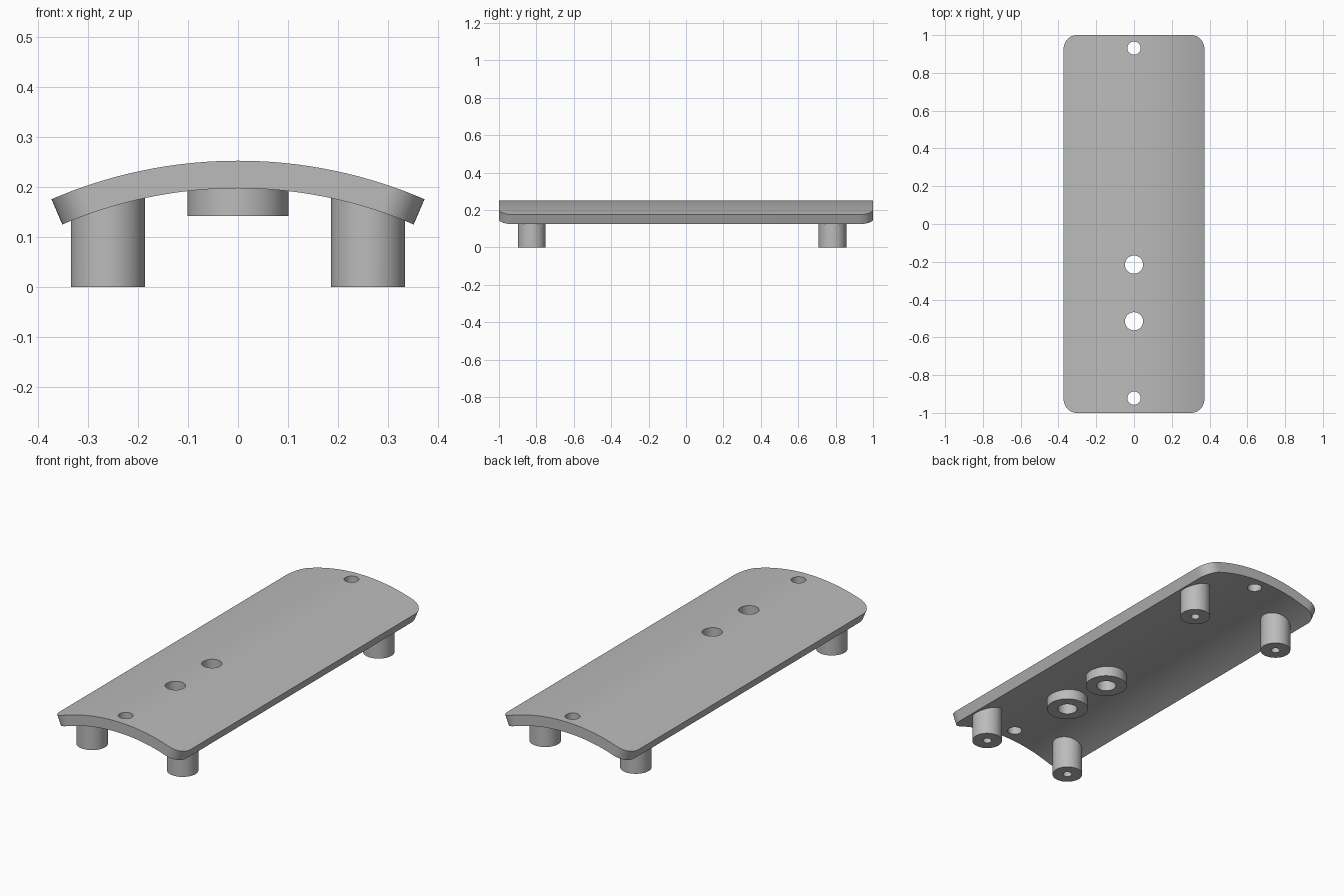
import bpy, bmesh, math

if "Cube" in bpy.data.objects:
    bpy.data.objects.remove(bpy.data.objects["Cube"])

R_OUT, R_IN, CZ = 0.942, 0.887, -0.69      # shell radii and arc centre height
ANG = math.asin(0.373 / R_OUT)             # half angle of the arc
CORNER = 0.075                             # rounded corner radius

grey = bpy.data.materials.new("light grey")
grey.diffuse_color = (0.5, 0.5, 0.5, 1)
grey.use_nodes = True
grey.node_tree.nodes["Principled BSDF"].inputs["Base Color"].default_value = grey.diffuse_color


def select_only(ob):
    bpy.ops.object.select_all(action='DESELECT')
    ob.select_set(True)
    bpy.context.view_layer.objects.active = ob


def cylinder(name, x, y, r, z0, z1):
    bpy.ops.mesh.primitive_cylinder_add(vertices=64, radius=r, depth=z1 - z0,
                                        location=(x, y, (z0 + z1) / 2))
    ob = bpy.context.object
    ob.name = name
    ob.data.materials.clear()
    ob.data.materials.append(grey)
    return ob


def combine(target, tool, operation):
    mod = target.modifiers.new(operation.lower(), 'BOOLEAN')
    mod.operation, mod.solver, mod.object = operation, 'EXACT', tool
    select_only(target)
    bpy.ops.object.modifier_apply(modifier=mod.name)
    bpy.data.objects.remove(tool)


def curved_plate():
    # Columns across the arc, denser inside the rounded corners
    half = ANG * R_OUT
    flat = half - CORNER
    corner = [(flat + CORNER * math.sin(t), 1 - CORNER + CORNER * math.cos(t))
              for t in (math.pi / 2 * i / 12 for i in range(13))]
    middle = [(-flat + 2 * flat * i / 40, 1.0) for i in range(1, 40)]
    columns = [(-s, y) for s, y in reversed(corner)] + middle + corner
    bm = bmesh.new()
    rings = []
    for s, y in columns:
        a = s / R_OUT
        rings.append([bm.verts.new((r * math.sin(a), yy, CZ + r * math.cos(a)))
                      for r, yy in ((R_OUT, -y), (R_OUT, y), (R_IN, y), (R_IN, -y))])
    for p, q in zip(rings, rings[1:]):
        for i in range(4):
            j = (i + 1) % 4
            bm.faces.new((p[i], p[j], q[j], q[i]))
    bm.faces.new(rings[0])
    bm.faces.new(rings[-1])
    bmesh.ops.recalc_face_normals(bm, faces=bm.faces)
    mesh = bpy.data.meshes.new("curved_plate")
    bm.to_mesh(mesh)
    bm.free()
    mesh.materials.append(grey)
    ob = bpy.data.objects.new("curved_plate", mesh)
    bpy.context.collection.objects.link(ob)
    return ob


plate = curved_plate()
LEGS = [(x, y) for x in (-0.26, 0.26) for y in (-0.825, 0.783)]
BOSSES = (-0.515, -0.215)

# Legs and bosses fused to the underside
for x, y in LEGS:
    combine(plate, cylinder("leg", x, y, 0.074, 0, 0.182), 'UNION')
for y in BOSSES:
    combine(plate, cylinder("boss", 0, y, 0.101, 0.141, 0.215), 'UNION')

# Blind screw holes in the legs
for x, y in LEGS:
    combine(plate, cylinder("leg_hole", x, y, 0.022, -0.05, 0.125), 'DIFFERENCE')
# Through holes in the bosses and at both ends
for y, r in ((BOSSES[0], 0.048), (BOSSES[1], 0.048), (-0.922, 0.035), (0.931, 0.035)):
    combine(plate, cylinder("through_hole", 0, y, r, 0.05, 0.4), 'DIFFERENCE')

select_only(plate)
bpy.ops.object.shade_smooth_by_angle(angle=math.radians(30))
